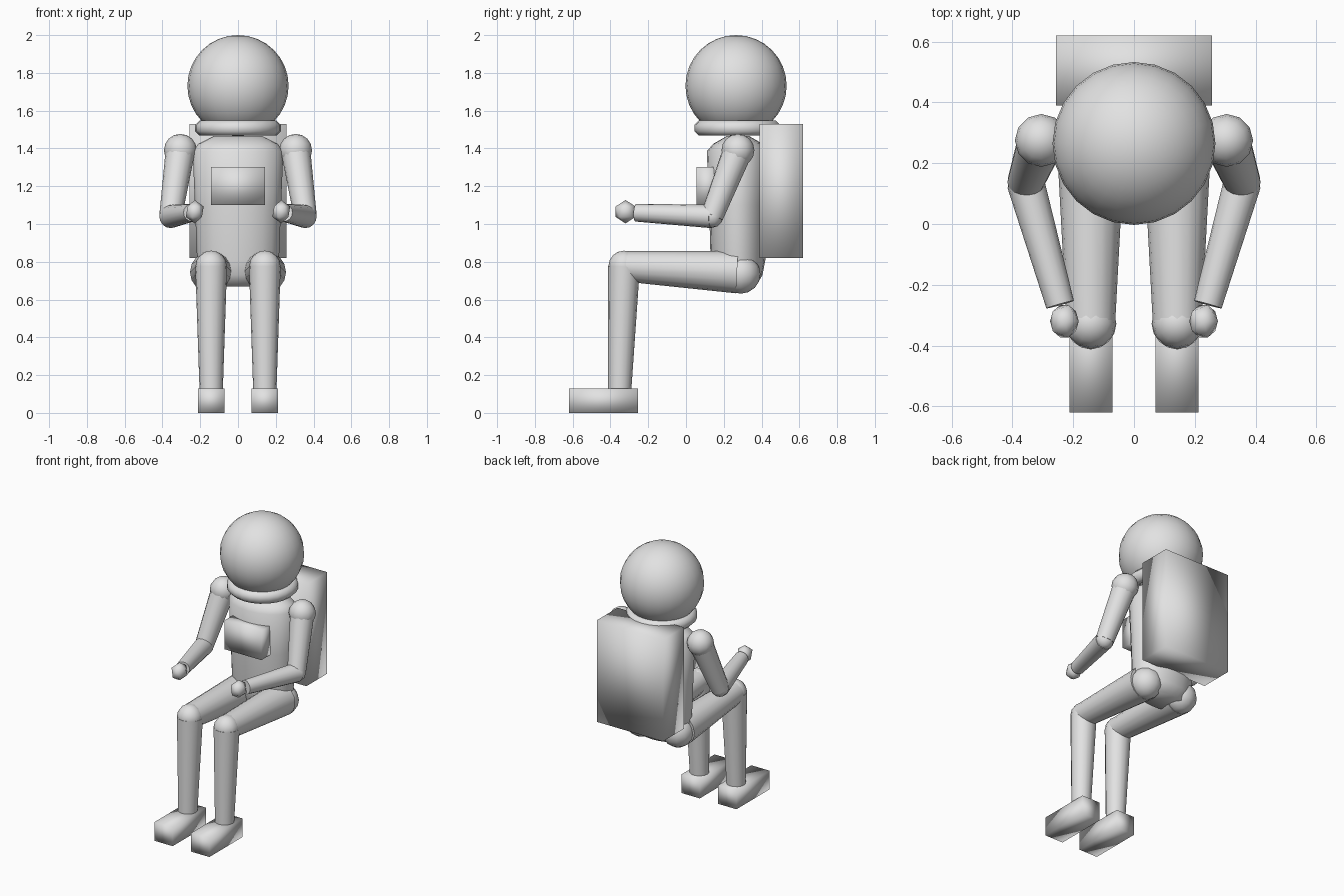
import bpy, bmesh, math
from mathutils import Vector, Matrix

if "Cube" in bpy.data.objects:
    bpy.data.objects.remove(bpy.data.objects["Cube"])

suit = bpy.data.materials.new("light grey")
suit.diffuse_color = (0.76, 0.76, 0.76, 1)
suit.use_nodes = True
suit.node_tree.nodes["Principled BSDF"].inputs["Base Color"].default_value = suit.diffuse_color


def finish(name, bm):
    bmesh.ops.recalc_face_normals(bm, faces=bm.faces)
    for f in bm.faces:
        f.smooth = True
    me = bpy.data.meshes.new(name)
    bm.to_mesh(me)
    bm.free()
    me.materials.append(suit)
    ob = bpy.data.objects.new(name, me)
    bpy.context.collection.objects.link(ob)
    return ob


def box(name, lo, hi):
    lo, hi = Vector(lo), Vector(hi)
    bm = bmesh.new()
    m = Matrix.Translation((lo + hi) / 2) @ Matrix.Diagonal((*(hi - lo), 1))
    bmesh.ops.create_cube(bm, size=1, matrix=m)
    return finish(name, bm)


def ball(name, c, r, seg=12, rings=8):
    bm = bmesh.new()
    bmesh.ops.create_uvsphere(bm, u_segments=seg, v_segments=rings, radius=r,
                              matrix=Matrix.Translation(c))
    return finish(name, bm)


def limb(name, a, b, ra, rb, seg=16):
    """Tapered tube from a to b."""
    a, b = Vector(a), Vector(b)
    d = b - a
    m = Matrix.Translation((a + b) / 2) @ d.to_track_quat('Z', 'Y').to_matrix().to_4x4()
    bm = bmesh.new()
    bmesh.ops.create_cone(bm, cap_ends=True, segments=seg, radius1=ra, radius2=rb,
                          depth=d.length, matrix=m)
    # caps keep a crisp rim
    caps = [e for e in bm.edges if any(len(f.verts) > 4 for f in e.link_faces)]
    bmesh.ops.split_edges(bm, edges=caps)
    return finish(name, bm)


def loft(name, y, rows, seg=20):
    """Elliptical rings (z, rx, ry) skinned together."""
    bm = bmesh.new()
    rings = [[bm.verts.new((rx * math.cos(t), y + ry * math.sin(t), z))
              for t in (2 * math.pi * i / seg for i in range(seg))]
             for z, rx, ry in rows]
    for p, q in zip(rings, rings[1:]):
        for i in range(seg):
            j = (i + 1) % seg
            bm.faces.new((p[i], p[j], q[j], q[i]))
    bm.faces.new(rings[0])
    bm.faces.new(rings[-1])
    return finish(name, bm)


# helmet
ball("helmet", (0, 0.265, 1.732), 0.268, 24, 16)

# neck ring
bm = bmesh.new()
R, r, N, M = 0.186, 0.044, 24, 8
ring = [[bm.verts.new(((R + r * math.cos(v)) * math.cos(u),
                       0.272 + (R + r * math.cos(v)) * math.sin(u),
                       1.508 + r * math.sin(v)))
         for v in (2 * math.pi * (j + 0.5) / M for j in range(M))]
        for u in (2 * math.pi * i / N for i in range(N))]
for i in range(N):
    for j in range(M):
        k, l = (i + 1) % N, (j + 1) % M
        bm.faces.new((ring[i][j], ring[k][j], ring[k][l], ring[i][l]))
finish("neck_ring", bm)

# torso, backpack and chest unit
loft("torso", 0.275, [(0.67, 0.16, 0.095), (0.73, 0.20, 0.13), (0.81, 0.217, 0.145),
                      (1.10, 0.228, 0.153), (1.385, 0.24, 0.165),
                      (1.425, 0.21, 0.13), (1.465, 0.13, 0.06)])
box("backpack", (-0.256, 0.39, 0.82), (0.256, 0.62, 1.53))
box("chest_unit", (-0.142, 0.055, 1.10), (0.142, 0.17, 1.302))

for s, side in ((-1, "right"), (1, "left")):
    # arm
    shoulder, elbow = (s * 0.305, 0.275, 1.39), (s * 0.357, 0.137, 1.04)
    ball(side + "_shoulder", shoulder, 0.087, 12, 8)
    limb(side + "_upper_arm", shoulder, elbow, 0.078, 0.06)
    ball(side + "_elbow", elbow, 0.06, 10, 6)
    limb(side + "_forearm", elbow, (s * 0.243, -0.265, 1.06), 0.062, 0.047)
    # hand
    bm = bmesh.new()
    bmesh.ops.create_icosphere(
        bm, subdivisions=1, radius=0.062,
        matrix=Matrix.Translation((s * 0.229, -0.32, 1.065)) @ Matrix.Diagonal((0.85, 1, 1, 1)))
    finish(side + "_hand", bm)
    # leg
    x = s * 0.142
    hip, knee = (x, 0.27, 0.745), (x, -0.328, 0.776)
    ball(side + "_hip", (x, 0.29, 0.735), 0.104, 12, 8)
    limb(side + "_thigh", hip, knee, 0.112, 0.08)
    ball(side + "_knee", knee, 0.083, 12, 8)
    limb(side + "_shin", knee, (x, -0.352, 0.10), 0.084, 0.061)
    box(side + "_boot", (x - 0.071, -0.62, 0), (x + 0.071, -0.254, 0.13))
